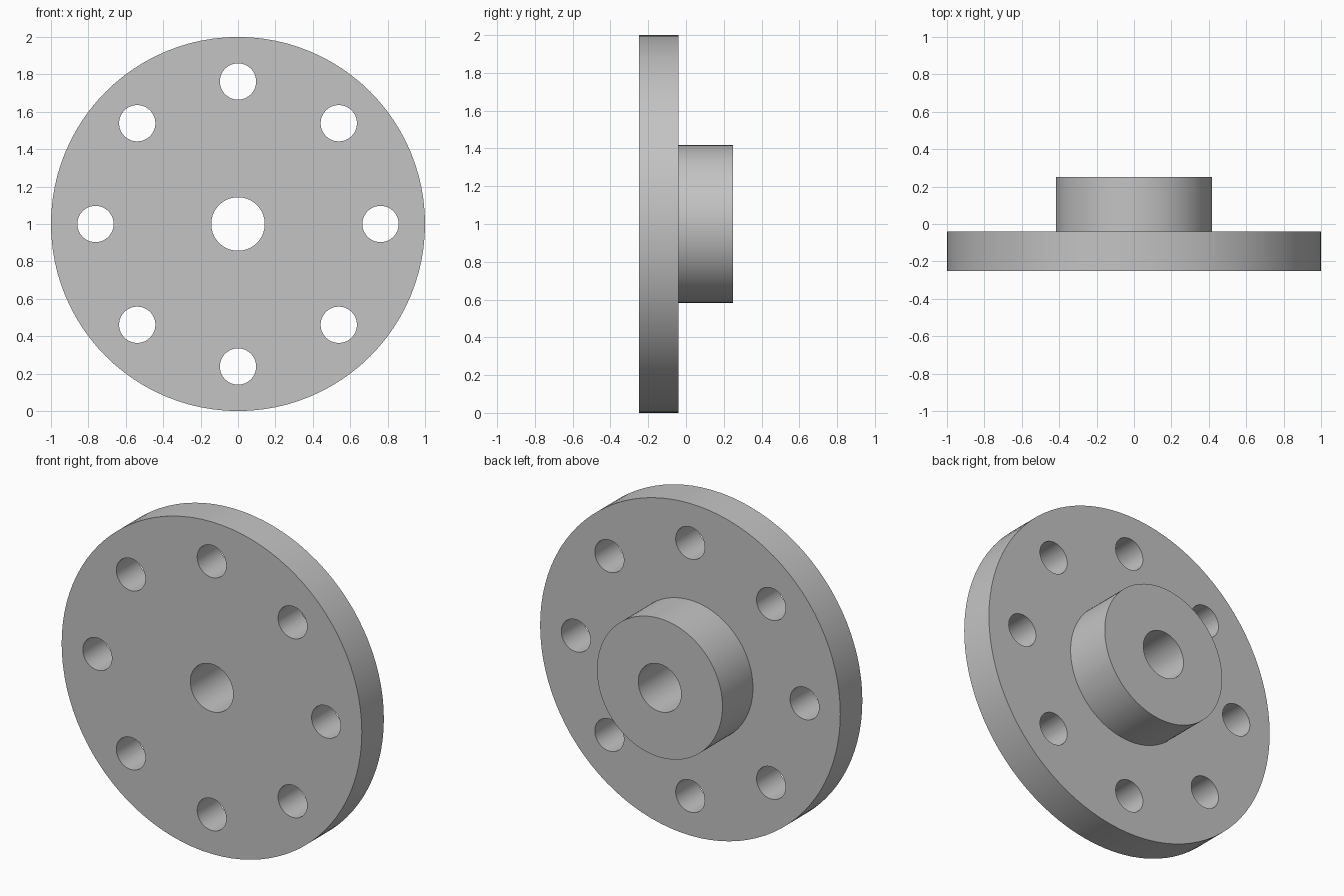
import bpy, bmesh
from math import radians, cos, sin, pi
from mathutils import Vector, Matrix

if "Cube" in bpy.data.objects:
    bpy.data.objects.remove(bpy.data.objects["Cube"], do_unlink=True)

CENTRE = Vector((0, 0, 1))
BOLT_COUNT, BOLT_CIRCLE, BOLT_RADIUS = 8, 0.762, 0.097
FRONT, STEP, BACK = -0.25, -0.04, 0.25
RIM, HUB, BORE = 1.0, 0.418, 0.143

steel = bpy.data.materials.new("grey steel")
steel.use_nodes = True
colour = (0.55, 0.55, 0.55, 1)
steel.diffuse_color = colour
steel.node_tree.nodes["Principled BSDF"].inputs["Base Color"].default_value = colour


def add_object(name, bm):
    bmesh.ops.recalc_face_normals(bm, faces=bm.faces)
    mesh = bpy.data.meshes.new(name)
    bm.to_mesh(mesh)
    bm.free()
    mesh.materials.append(steel)
    obj = bpy.data.objects.new(name, mesh)
    bpy.context.collection.objects.link(obj)
    return obj


# Disc, hub and central bore: one stepped profile turned about the y axis
bm = bmesh.new()
profile = [(BORE, FRONT), (RIM, FRONT), (RIM, STEP), (HUB, STEP), (HUB, BACK), (BORE, BACK)]
verts = [bm.verts.new(CENTRE + Vector((r, y, 0))) for r, y in profile]
edges = [bm.edges.new((v, verts[i - 1])) for i, v in enumerate(verts)]
bmesh.ops.spin(bm, geom=verts + edges, cent=CENTRE, axis=(0, 1, 0),
               angle=2 * pi, steps=96, use_duplicate=False)
bmesh.ops.remove_doubles(bm, verts=bm.verts, dist=0.0001)
flange = add_object("hub_flange", bm)

# Ring of bolt holes, cut through the disc
bm = bmesh.new()
for i in range(BOLT_COUNT):
    a = 2 * pi * i / BOLT_COUNT
    place = CENTRE + Vector((BOLT_CIRCLE * cos(a), (FRONT + STEP) / 2, BOLT_CIRCLE * sin(a)))
    bmesh.ops.create_cone(bm, cap_ends=True, segments=48, radius1=BOLT_RADIUS,
                          radius2=BOLT_RADIUS, depth=0.4,
                          matrix=Matrix.Translation(place) @ Matrix.Rotation(pi / 2, 4, "X"))
cutter = add_object("bolt_hole_cutter", bm)
cutter.hide_render = True

cut = flange.modifiers.new("bolt_holes", "BOOLEAN")
cut.operation = "DIFFERENCE"
cut.solver = "EXACT"
cut.object = cutter

# Bake the cut, drop the cutter, smooth the round walls
bpy.ops.object.select_all(action="DESELECT")
flange.select_set(True)
bpy.context.view_layer.objects.active = flange
bpy.ops.object.modifier_apply(modifier=cut.name)
bpy.data.objects.remove(cutter, do_unlink=True)
bpy.ops.object.shade_smooth_by_angle(angle=radians(30))
